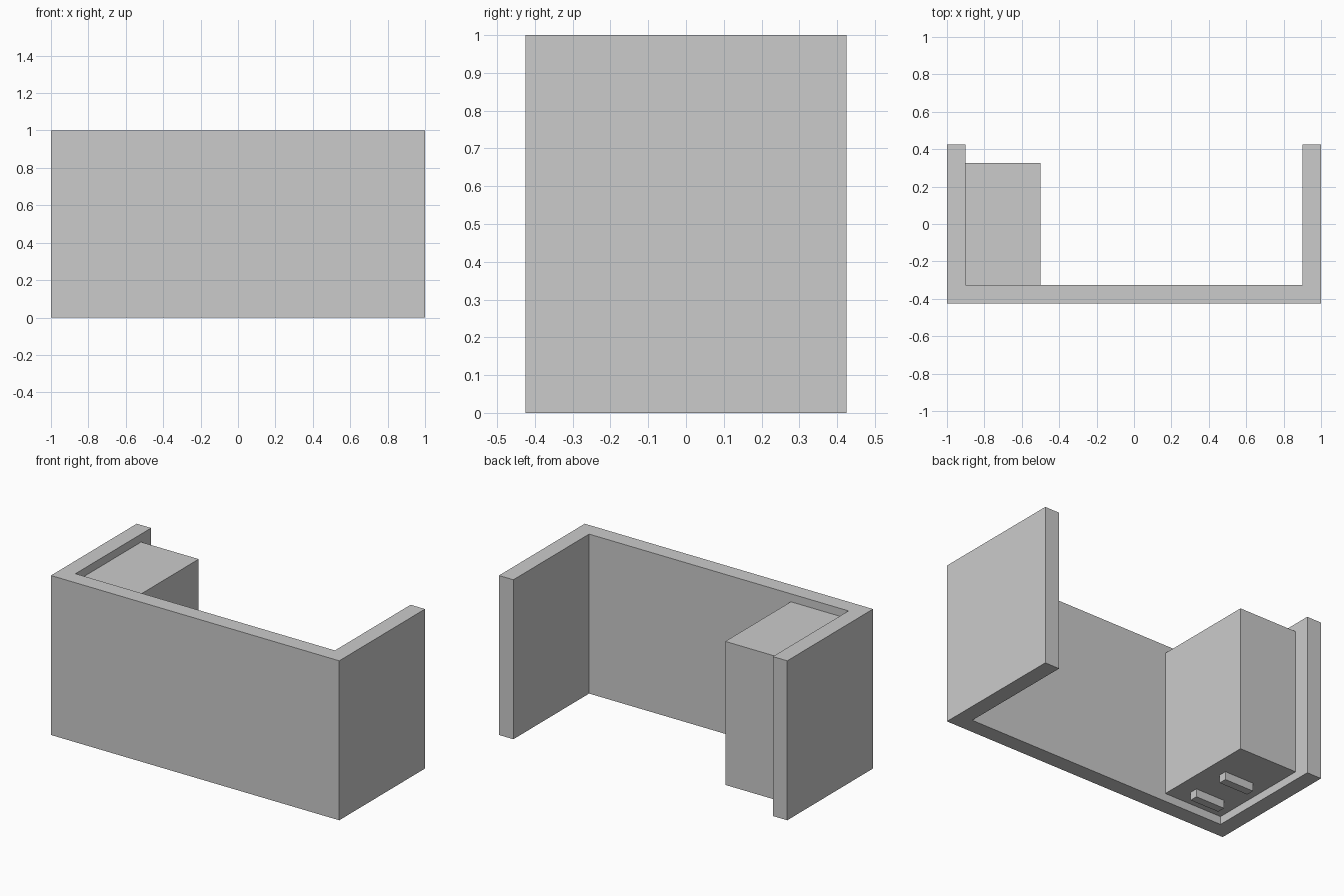
import bpy, bmesh

if "Cube" in bpy.data.objects:
    bpy.data.objects.remove(bpy.data.objects["Cube"])


def extrude_profile(name, points, z0, z1):
    """Solid prism from an XY outline (counter-clockwise)."""
    bm = bmesh.new()
    face = bm.faces.new([bm.verts.new((x, y, z0)) for x, y in points])
    top = bmesh.ops.extrude_face_region(bm, geom=[face], use_keep_orig=True)["geom"]
    verts = [g for g in top if isinstance(g, bmesh.types.BMVert)]
    bmesh.ops.translate(bm, verts=verts, vec=(0, 0, z1 - z0))
    bmesh.ops.recalc_face_normals(bm, faces=bm.faces)
    mesh = bpy.data.meshes.new(name)
    bm.to_mesh(mesh)
    bm.free()
    obj = bpy.data.objects.new(name, mesh)
    bpy.context.collection.objects.link(obj)
    return obj


def box(name, x0, x1, y0, y1, z0, z1):
    return extrude_profile(name, [(x0, y0), (x1, y0), (x1, y1), (x0, y1)], z0, z1)


W, D, T = 1.0, 0.425, 0.1  # half width, half depth, panel thickness

# U-shaped front and side panels
extrude_profile("counter_panels", [
    (-W, -D), (W, -D), (W, D), (W - T, D),
    (W - T, -D + T), (-W + T, -D + T), (-W + T, D), (-W, D)], 0, 1)

# Cabinet tucked against the left panel, just off the floor
box("cabinet", -W + T, -0.5, -D + T, D - T, 0.05, 0.95)

# Two short runners under the cabinet
for i, y in enumerate((-0.2, 0.05)):
    box(f"cabinet_runner_{i + 1}", -0.8, -0.6, y - 0.025, y + 0.025, 0, 0.05)
